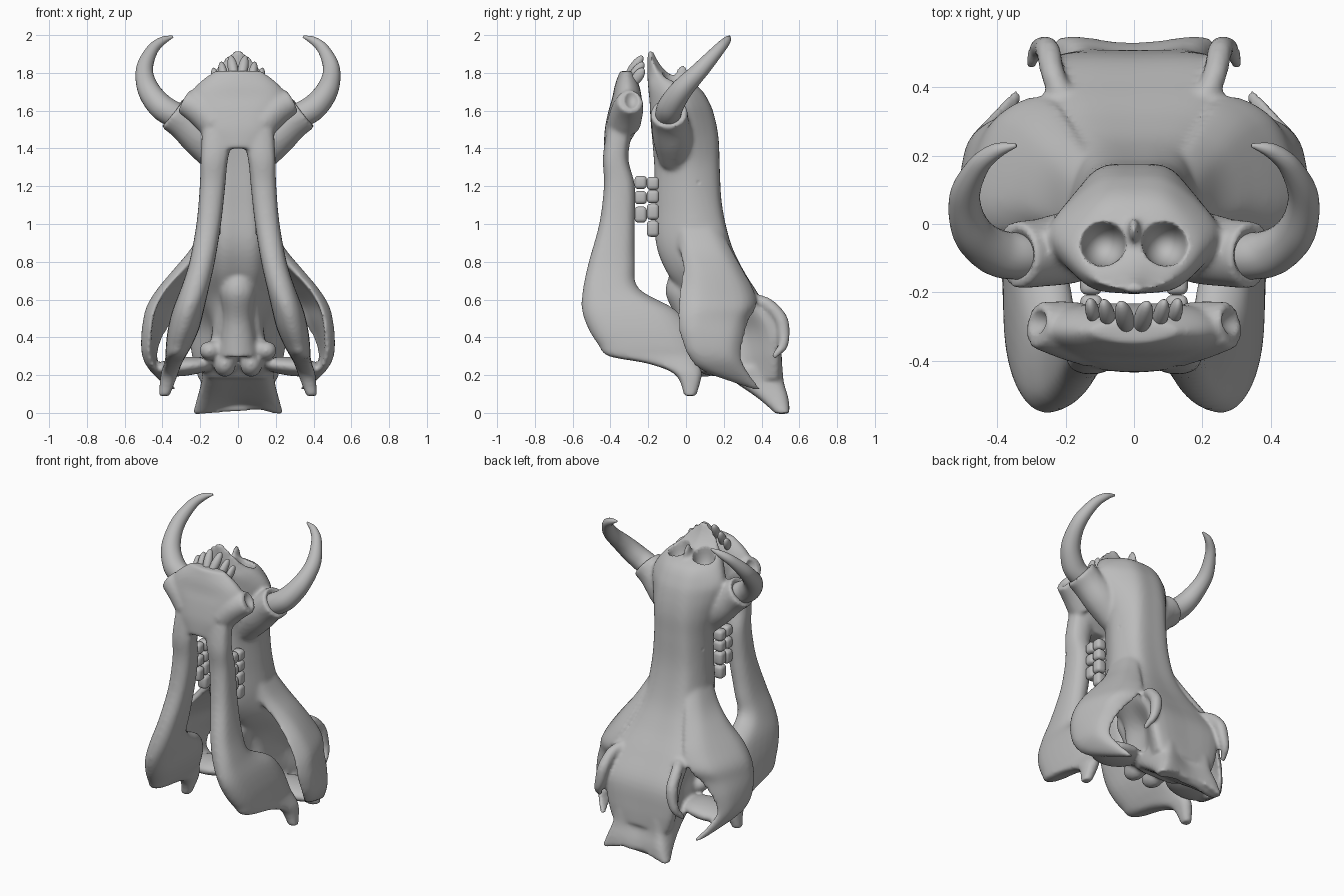
import bpy, bmesh, math
from mathutils import Vector, Matrix

if "Cube" in bpy.data.objects:
    bpy.data.objects.remove(bpy.data.objects["Cube"])

bone = bpy.data.materials.new("bone_grey")
bone.diffuse_color = (0.5, 0.5, 0.5, 1)
bone.use_nodes = True
bone.node_tree.nodes["Principled BSDF"].inputs["Base Color"].default_value = bone.diffuse_color


def spline(p, n, closed):
    """Smooth curve through the points p, n steps per span."""
    m, out = len(p), []
    get = (lambda i: p[i % m]) if closed else (lambda i: p[max(0, min(m - 1, i))])
    for i in range(m if closed else m - 1):
        a, b, c, d = (get(i + k) for k in (-1, 0, 1, 2))
        for s in range(n):
            t = s / n
            out.append(0.5 * (2 * b + (c - a) * t + (2 * a - 5 * b + 4 * c - d) * t * t
                              + (3 * b - a - 3 * c + d) * t ** 3))
    if not closed:
        out.append(p[-1].copy())
    return out


def loft(bm, rings, steps=5, around=5):
    """Closed skin through the rings, smoothed both ways."""
    rings = [spline([Vector(v) for v in r], around, True) for r in rings]
    cols = [spline(list(c), steps, False) for c in zip(*rings)]
    vs = [[bm.verts.new(v) for v in c] for c in cols]
    n = len(vs)
    for i in range(n):
        a, b = vs[i], vs[(i + 1) % n]
        for j in range(len(a) - 1):
            bm.faces.new((a[j], b[j], b[j + 1], a[j + 1]))
    bm.faces.new([c[0] for c in vs])
    bm.faces.new([c[-1] for c in vs])


def tube(bm, path):
    """Round tapering tube; path items are x, y, z, radius."""
    pts = [Vector(p[:3]) for p in path]
    rings = []
    for i, p in enumerate(pts):
        d = (pts[min(i + 1, len(pts) - 1)] - pts[max(i - 1, 0)]).normalized()
        u = d.cross(Vector((0.1, 1, 0.2))).normalized()
        w = d.cross(u)
        rings.append([p + path[i][3] * (u * math.cos(k * math.pi / 4) + w * math.sin(k * math.pi / 4))
                      for k in range(8)])
    loft(bm, rings, 8, 3)


def ball(bm, loc, size, rot=(0, 0, 0)):
    m = Matrix.Translation(loc)
    for ax, a in zip("XYZ", rot):
        m = m @ Matrix.Rotation(a, 4, ax)
    bmesh.ops.create_uvsphere(bm, u_segments=20, v_segments=12, radius=1,
                              matrix=m @ Matrix.Diagonal((*size, 1)))


def mirror(bm):
    """Add the x-mirrored copy of everything built so far."""
    r = bmesh.ops.duplicate(bm, geom=bm.verts[:] + bm.edges[:] + bm.faces[:])
    for v in r["geom"]:
        if isinstance(v, bmesh.types.BMVert):
            v.co.x = -v.co.x
    bm.normal_update()


def finish(name, bm):
    bm.normal_update()
    bmesh.ops.recalc_face_normals(bm, faces=bm.faces)
    for f in bm.faces:
        f.smooth = True
    me = bpy.data.meshes.new(name)
    bm.to_mesh(me)
    bm.free()
    ob = bpy.data.objects.new(name, me)
    bpy.context.collection.objects.link(ob)
    me.materials.append(bone)
    return ob


def fuse(ob, cutter, smooth=9):
    """Melt overlapping volumes into one bone and carve its hollows."""
    m = ob.modifiers.new("fuse", 'REMESH')
    m.mode, m.voxel_size, m.use_smooth_shade = 'VOXEL', 0.0115, True
    c = ob.modifiers.new("hollows", 'BOOLEAN')
    c.operation, c.object, c.solver = 'DIFFERENCE', cutter, 'EXACT'
    s = ob.modifiers.new("soften", 'SMOOTH')
    s.factor, s.iterations = 0.5, smooth
    cutter.hide_render = True
    cutter.hide_set(True)


# ---- cranium: cheek arches, eye rims, tusk sockets, underside knobs ----
bm = bmesh.new()
arch = [  # z, front x, y, back x, y, outward bulge, half thickness
    (1.00, .13, -.06, .12, .17, .01, .04), (.88, .18, -.04, .16, .235, .025, .045),
    (.77, .28, -.02, .19, .295, .045, .042), (.66, .38, -.035, .23, .355, .06, .038),
    (.57, .43, -.045, .28, .375, .075, .034), (.49, .455, -.045, .34, .335, .06, .032),
    (.40, .465, -.03, .40, .31, .045, .03), (.30, .465, .01, .43, .295, .03, .027),
    (.22, .43, .09, .40, .33, .02, .025), (.125, .35, .355, .34, .395, 0, .018)]
rings = []
for z, fx, fy, bx, by, bu, t in arch:
    f, b = Vector((fx, fy, z)), Vector((bx, by, z))
    out = Vector((b.y - f.y, f.x - b.x, 0)).normalized()
    p, q = f.lerp(b, .2) + out * bu * .7, f.lerp(b, .75) + out * bu * .8
    rings.append([f, p + out * t, q + out * t, b, q - out * t, p - out * t])
loft(bm, rings)
tube(bm, [(.20, .35, .60, .035), (.235, .43, .575, .035), (.25, .50, .50, .037),
          (.262, .517, .42, .034), (.283, .51, .35, .026), (.305, .46, .295, .016)])
tube(bm, [(.10, -.06, 1.34, .085), (.19, -.07, 1.45, .105), (.28, -.085, 1.54, .10),
          (.345, -.09, 1.59, .10)])
ball(bm, (.29, .18, .245), (.17, .13, .05), (0, .1, 0))   # joint shelf above the jaw
ball(bm, (.07, .10, .26), (.06, .09, .07))
ball(bm, (.15, .07, .33), (.055, .06, .05))
ball(bm, (.05, .09, .34), (.12, .07, .06))
mirror(bm)
core = [  # z, front y, back y, half widths at front, middle, back
    (1.92, -.205, -.175, .03, .045, .03), (1.85, -.205, -.14, .06, .10, .06),
    (1.79, -.205, -.08, .09, .14, .08), (1.73, -.20, .06, .13, .20, .11),
    (1.64, -.19, .125, .14, .25, .12), (1.55, -.185, .155, .14, .24, .12),
    (1.44, -.175, .173, .13, .21, .12), (1.30, -.165, .178, .10, .18, .12),
    (1.10, -.16, .19, .10, .18, .13), (.90, -.155, .235, .11, .20, .15),
    (.75, -.10, .305, .11, .22, .19), (.60, .0, .40, .10, .20, .24),
    (.45, .05, .485, .12, .15, .26), (.30, .10, .505, .15, .165, .24),
    (.18, .20, .51, .14, .18, .20)]
loft(bm, [[(0, a, z), (u, a + .015, z), (v, (a + b) / 2, z), (w, b - .022, z), (0, b, z),
           (-w, b - .022, z), (-v, (a + b) / 2, z), (-u, a + .015, z)]
          for z, a, b, u, v, w in core])
# flaring nape crest, arched at the bottom
nape = [(.24, .16, .505, .19, 0), (.16, .27, .515, .195, 0), (.08, .38, .54, .215, .01),
        (-.006, .475, .552, .24, .05)]
loft(bm, [[(0, a, z + c), (w * .8, a, z), (w, (a + b) / 2, z), (w * .85, b, z), (0, b - .02, z + c),
           (-w * .85, b, z), (-w, (a + b) / 2, z), (-w * .8, a, z)]
          for z, a, b, w, c in nape])
# palate keel
tube(bm, [(0, -.03, .73, .065), (0, -.015, .65, .095), (0, .03, .50, .08), (0, .08, .32, .11)])
# thin nasal spike between the nostrils
ball(bm, (0, -.02, 1.76), (.018, .04, .085))
cranium = finish("cranium", bm)

bm = bmesh.new()
ball(bm, (.09, -.06, 1.76), (.068, .068, .11))
ball(bm, (.195, .07, 1.22), (.03, .025, .025))
ball(bm, (.36, -.09, 1.615), (.082, .08, .06), (0, .8, 0))
mirror(bm)
fuse(cranium, finish("cranium_cutter", bm))

# ---- lower jaw: two branches joined at the chin ----
bm = bmesh.new()
branch = [  # z, centre x, front y, back y, half thickness
    (1.50, .10, -.42, -.28, .08), (1.35, .125, -.44, -.305, .065), (1.20, .135, -.435, -.27, .06),
    (1.00, .155, -.46, -.27, .058), (.80, .19, -.515, -.27, .06), (.66, .228, -.545, -.25, .066),
    (.55, .262, -.552, -.06, .074), (.45, .287, -.52, .02, .074), (.36, .312, -.465, .05, .062),
    (.30, .33, -.41, .065, .048), (.26, .345, -.20, .075, .042), (.20, .365, -.055, .085, .04),
    (.09, .39, -.01, .055, .025)]
loft(bm, [[(x, a, z), (x + t, a * .82 + b * .18, z), (x + t, a * .22 + b * .78, z), (x, b, z),
           (x - t, a * .22 + b * .78, z), (x - t, a * .82 + b * .18, z)]
          for z, x, a, b, t in branch])
tube(bm, [(.12, -.33, 1.53, .09), (.20, -.31, 1.605, .085), (.285, -.295, 1.65, .068)])
mirror(bm)
chin = [(1.40, -.435, -.32, .15), (1.50, -.43, -.26, .19), (1.60, -.41, -.235, .225),
        (1.67, -.39, -.235, .26), (1.74, -.375, -.25, .215), (1.81, -.35, -.28, .125)]
loft(bm, [[(0, a, z), (w * .7, a + .015, z), (w, (a + b) / 2, z), (w * .7, b - .01, z), (0, b, z),
           (-w * .7, b - .01, z), (-w, (a + b) / 2, z), (-w * .7, a + .015, z)]
          for z, a, b, w in chin])
jaw = finish("lower_jaw", bm)
bm = bmesh.new()
ball(bm, (.315, -.285, 1.66), (.07, .045, .05), (0, .5, 0))
mirror(bm)
fuse(jaw, finish("jaw_cutter", bm), 6)

# ---- curved tusks ----
bm = bmesh.new()
tube(bm, [(.25, -.09, 1.545, .05), (.33, -.095, 1.575, .068), (.41, -.08, 1.625, .068),
          (.475, -.02, 1.715, .058), (.495, .08, 1.82, .045), (.455, .17, 1.92, .032),
          (.40, .215, 1.97, .022), (.345, .23, 1.992, .006)])
mirror(bm)
finish("tusks", bm)

# ---- front teeth fanned along the chin ----
bm = bmesh.new()
for x, y, z, w, h in ((.027, -.275, 1.825, .027, .08), (.079, -.265, 1.80, .023, .07),
                      (.122, -.255, 1.78, .02, .055)):
    ball(bm, (x, y, z), (w, .028, h), (-.6, .15, 0))
mirror(bm)
finish("front_teeth", bm)

# ---- cheek teeth: rows of rounded blocks ----
for name, y, zs in (("lower_cheek_teeth", -.24, (1.05, 1.14, 1.22)),
                    ("upper_cheek_teeth", -.175, (.975, 1.065, 1.145, 1.215))):
    bm = bmesh.new()
    for z in zs:
        bmesh.ops.create_cube(bm, size=1, matrix=Matrix.Translation((.125, y, z))
                              @ Matrix.Diagonal((.065, .065, .085 if z < 1.1 else .07, 1)))
    bmesh.ops.bevel(bm, geom=bm.edges[:], offset=.02, segments=3, profile=.5, affect='EDGES')
    mirror(bm)
    finish(name, bm)
